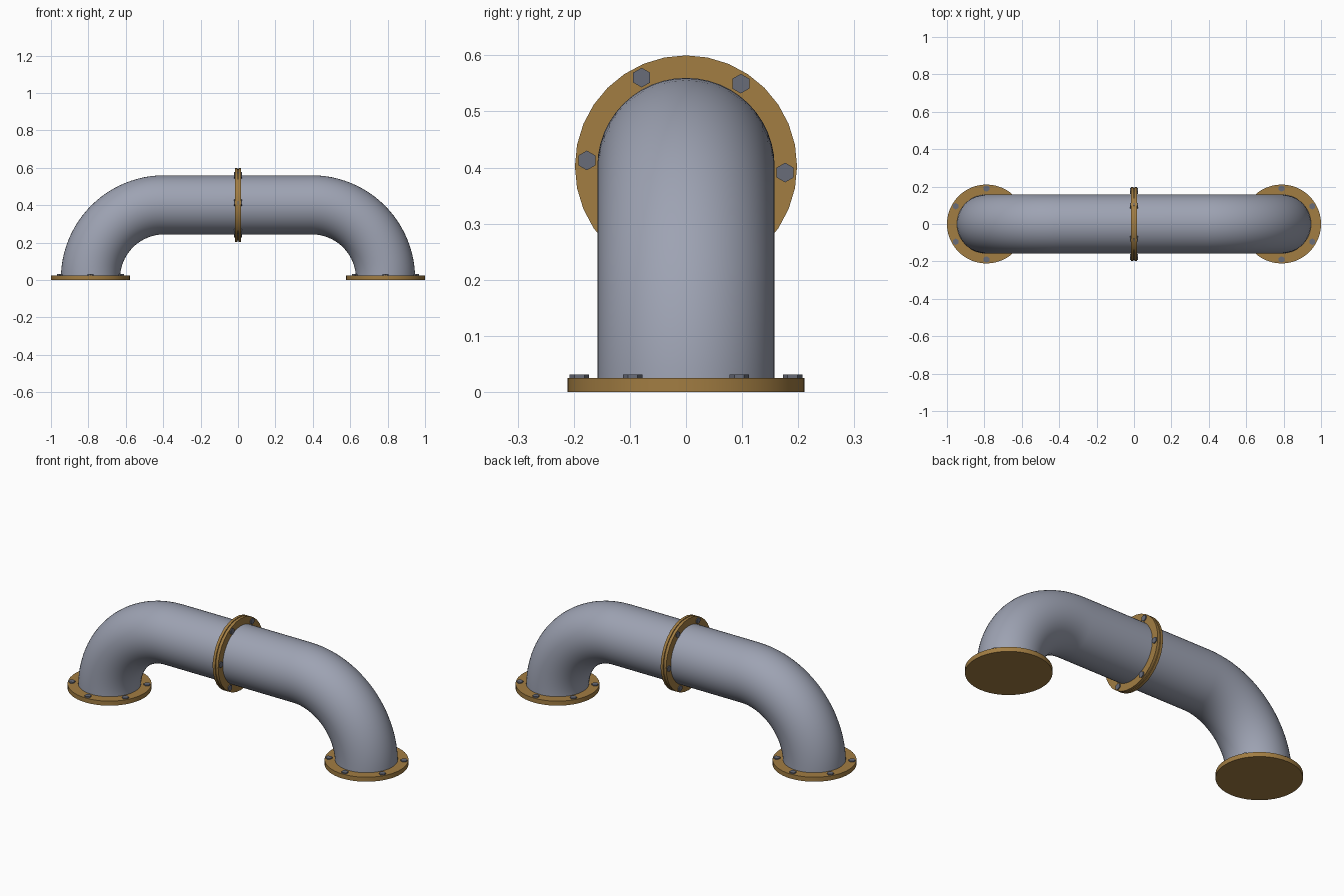
import bpy, bmesh, math
from mathutils import Matrix, Vector

if "Cube" in bpy.data.objects:
    bpy.data.objects.remove(bpy.data.objects["Cube"])

R_PIPE, AXIS_Z = 0.158, 0.402
END_X, BEND = 0.789, 0.395


def material(name, rgb):
    m = bpy.data.materials.new(name)
    m.diffuse_color = (*rgb, 1)
    m.use_nodes = True
    m.node_tree.nodes["Principled BSDF"].inputs["Base Color"].default_value = m.diffuse_color
    return m


STEEL = material("blue grey steel", (0.34, 0.365, 0.45))
BRASS = material("brass brown", (0.36, 0.205, 0.055))
BOLT = material("dark bolt grey", (0.14, 0.15, 0.19))


def finish(bm, name, mat):
    bmesh.ops.recalc_face_normals(bm, faces=bm.faces)
    me = bpy.data.meshes.new(name)
    bm.to_mesh(me)
    bm.free()
    ob = bpy.data.objects.new(name, me)
    bpy.context.collection.objects.link(ob)
    me.materials.append(mat)
    bpy.ops.object.select_all(action='DESELECT')
    ob.select_set(True)
    bpy.context.view_layer.objects.active = ob
    bpy.ops.object.shade_smooth_by_angle(angle=math.radians(35))
    return ob


def add_cyl(bm, r, a, b, sides, frame):
    """Cylinder from height a to b along the local z of a frame."""
    bmesh.ops.create_cone(bm, cap_ends=True, segments=sides, radius1=r, radius2=r,
                          depth=b - a, matrix=frame @ Matrix.Translation((0, 0, (a + b) / 2)))


# Pipe: a circle swept along elbow, straight run and elbow
def elbow(side):
    cx, cz = END_X - BEND, AXIS_Z - BEND
    return [(Vector((side * (cx + BEND * math.cos(t)), 0, cz + BEND * math.sin(t))),
             Vector((side * math.cos(t), 0, math.sin(t))))
            for t in (math.pi / 2 * i / 24 for i in range(25))]


bm = bmesh.new()
rings = []
for centre, out in elbow(1) + elbow(-1)[::-1]:
    rings.append([bm.verts.new(centre + R_PIPE * (math.cos(a) * out + math.sin(a) * Vector((0, 1, 0))))
                  for a in (math.tau * k / 48 for k in range(48))])
for p, q in zip(rings, rings[1:]):
    for k in range(48):
        j = (k + 1) % 48
        bm.faces.new((p[k], p[j], q[j], q[k]))
bm.faces.new(rings[0])
bm.faces.new(rings[-1])
finish(bm, "pipe", STEEL)

# Base flanges with six bolts each
for side, label in ((-1, "left"), (1, "right")):
    frame = Matrix.Translation((side * END_X, 0, 0))
    bm = bmesh.new()
    add_cyl(bm, 0.211, 0, 0.025, 48, frame)
    finish(bm, label + "_base_flange", BRASS)
    bm = bmesh.new()
    for k in range(6):
        a = math.radians(30 + 60 * k)
        add_cyl(bm, 0.0175, 0.02, 0.031, 6,
                frame @ Matrix.Translation((0.19 * math.cos(a), 0.19 * math.sin(a), 0)))
    finish(bm, label + "_base_bolts", BOLT)

# Middle joint: two plates with a thin gasket groove, axis along x
joint = Matrix.Translation((0, 0, AXIS_Z)) @ Matrix.Rotation(math.pi / 2, 4, 'Y')
bm = bmesh.new()
add_cyl(bm, 0.198, 0.002, 0.017, 32, joint)
add_cyl(bm, 0.198, -0.017, -0.002, 32, joint)
add_cyl(bm, 0.192, -0.004, 0.004, 32, joint)
finish(bm, "middle_flange", BRASS)

# Bolts run through the joint, hex ends on both faces
bm = bmesh.new()
for k in range(6):
    a = math.radians(-3.5 + 60 * k)
    pos = Matrix.Translation((0, 0.177 * math.cos(a), AXIS_Z + 0.177 * math.sin(a)))
    add_cyl(bm, 0.0175, -0.022, 0.022, 6,
            pos @ Matrix.Rotation(math.pi / 2, 4, 'Y') @ Matrix.Rotation(math.pi / 2, 4, 'Z'))
finish(bm, "middle_bolts", BOLT)
